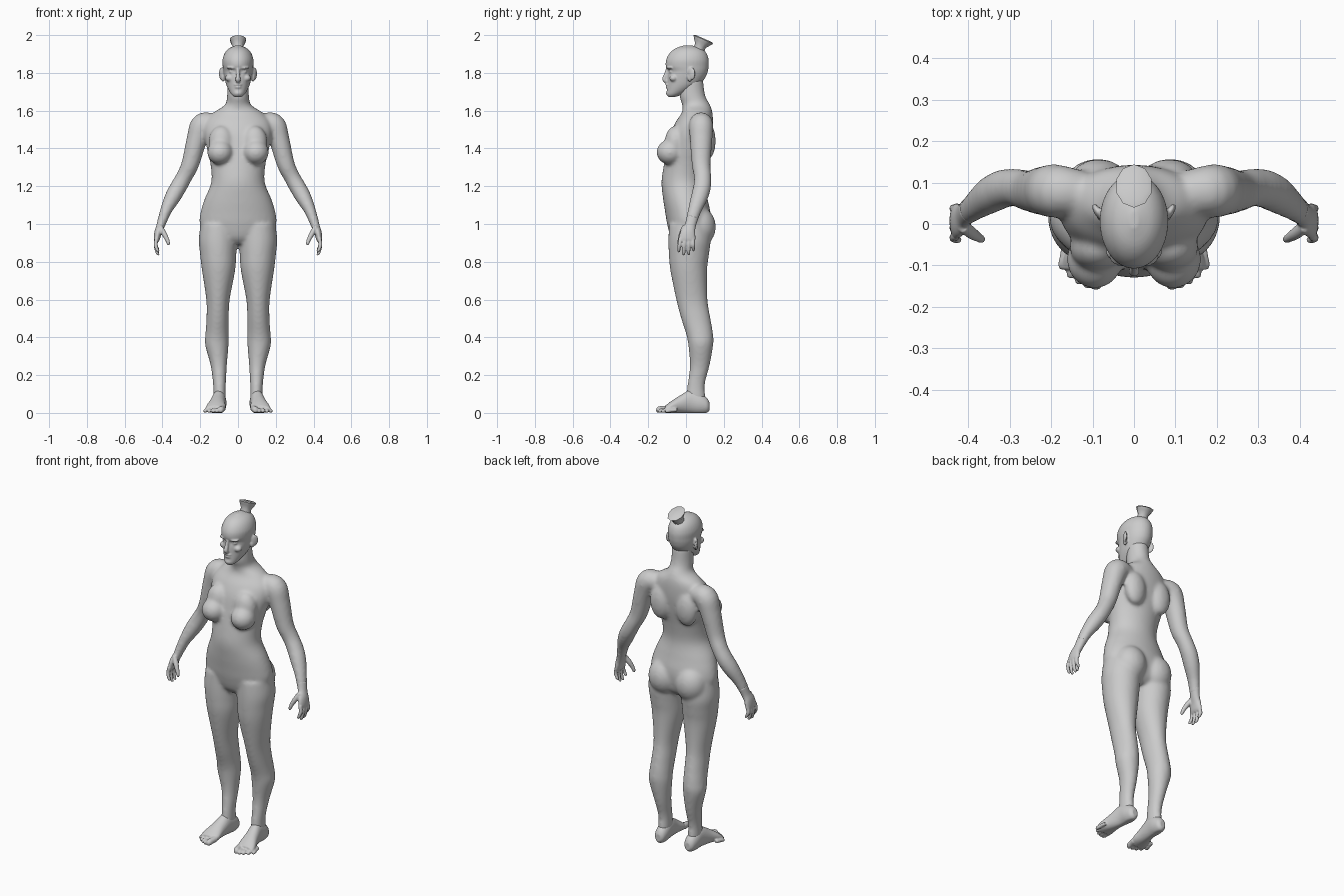
import bpy, bmesh, math
from mathutils import Vector, Matrix


def resample(rows, n):
    """Catmull-Rom interpolation of a list of number tuples."""
    out = []
    for i in range(len(rows) - 1):
        p = [rows[max(i - 1, 0)], rows[i], rows[i + 1], rows[min(i + 2, len(rows) - 1)]]
        for k in range(n):
            t = k / n
            out.append([0.5 * (2 * b + (c - a) * t + (2 * a - 5 * b + 4 * c - d) * t * t
                               + (3 * b - a - 3 * c + d) * t ** 3) for a, b, c, d in zip(*p)])
    out.append(list(rows[-1]))
    return out


def loft(bm, rows, side=1, axis=None, ref=(0, 1, 0), seg=28, steps=5):
    """Skin ellipses (x, y, z, ru, rv) along a path; axis fixes the ring normal."""
    pts = resample(rows, steps) if steps > 1 else rows
    rings = []
    for i, (x, y, z, ru, rv) in enumerate(pts):
        a, b = pts[max(i - 1, 0)], pts[min(i + 1, len(pts) - 1)]
        t = Vector(axis) if axis else (Vector(b[:3]) - Vector(a[:3])).normalized()
        v = Vector(ref)
        v = (v - t * v.dot(t)).normalized()
        u = t.cross(v)
        ring = []
        for k in range(seg):
            ang = 2 * math.pi * (k + 0.5) / seg
            p = Vector((x, y, z)) + u * (max(ru, .002) * math.cos(ang)) + v * (max(rv, .002) * math.sin(ang))
            ring.append(bm.verts.new((p.x * side, p.y, max(p.z, 0))))
        rings.append(ring)
    for r, s in zip(rings, rings[1:]):
        for k in range(seg):
            bm.faces.new((r[k], r[(k + 1) % seg], s[(k + 1) % seg], s[k]))
    bm.faces.new(rings[0])
    bm.faces.new(rings[-1])


def slices(bm, rows, side=1):
    """Horizontal slices (z, x centre, half width, front y, back y)."""
    loft(bm, [(x, (f + b) / 2, z, w, (b - f) / 2) for z, x, w, f, b in rows],
         side, axis=(0, 0, 1), seg=36)


def blob(bm, c, r, side=1, tilt=0):
    m = (Matrix.Translation((c[0] * side, c[1], c[2])) @ Matrix.Rotation(tilt * side, 4, 'Z')
         @ Matrix.Diagonal((*r, 1)))
    bmesh.ops.create_uvsphere(bm, u_segments=24, v_segments=16, radius=1, matrix=m)


def finish(bm, name, voxel=0, smooth=0):
    bmesh.ops.recalc_face_normals(bm, faces=bm.faces)
    me = bpy.data.meshes.new(name)
    bm.to_mesh(me)
    bm.free()
    ob = bpy.data.objects.new(name, me)
    bpy.context.collection.objects.link(ob)
    if voxel:
        m = ob.modifiers.new("fuse", 'REMESH')
        m.mode, m.voxel_size, m.use_smooth_shade = 'VOXEL', voxel, True
        s = ob.modifiers.new("soften", 'SMOOTH')
        s.factor, s.iterations = 0.5, smooth
    return ob


# Body: torso with neck
bm = bmesh.new()
slices(bm, [(.895, 0, .10, -.05, .08), (.93, 0, .17, -.08, .115), (1.0, 0, .203, -.10, .13),
            (1.06, 0, .199, -.11, .13), (1.13, 0, .178, -.121, .115), (1.22, 0, .142, -.13, .10),
            (1.31, 0, .145, -.118, .11), (1.40, 0, .165, -.10, .128), (1.48, 0, .18, -.082, .14),
            (1.54, 0, .172, -.055, .143), (1.59, 0, .13, -.022, .14), (1.63, 0, .07, -.02, .128),
            (1.68, 0, .058, -.035, .102), (1.77, 0, .056, -.03, .09)])
for s in (1, -1):
    # bust, shoulder blade and buttock
    blob(bm, (.095, -.085, 1.38), (.068, .071, .066), s)
    blob(bm, (.088, -.055, 1.43), (.068, .058, .09), s)
    blob(bm, (.085, .112, 1.44), (.065, .045, .10), s)
    blob(bm, (.088, .07, .985), (.092, .088, .105), s)
    # arm
    loft(bm, [(.12, .078, 1.53, .05, .05), (.185, .08, 1.525, .064, .064), (.217, .08, 1.45, .055, .06),
              (.252, .08, 1.32, .047, .05), (.285, .088, 1.25, .043, .046), (.316, .085, 1.195, .044, .047),
              (.347, .07, 1.14, .042, .045), (.382, .045, 1.07, .031, .036), (.406, .025, 1.0, .024, .03)], s)
    # leg
    slices(bm, [(1.0, .1, .098, -.09, .12), (.915, .106, .102, -.093, .13), (.84, .105, .096, -.091, .122),
                (.755, .103, .088, -.083, .112), (.6, .106, .062, -.052, .114), (.5, .108, .059, -.026, .13),
                (.42, .111, .061, .0, .143), (.36, .112, .062, .012, .144), (.25, .102, .043, .02, .125),
                (.15, .098, .034, .008, .10), (.07, .097, .033, -.002, .105)], s)
finish(bm, "body", .009, 10)

# Head with face features and ears
bm = bmesh.new()
slices(bm, [(1.672, 0, .018, -.092, -.06), (1.685, 0, .034, -.103, -.02), (1.71, 0, .05, -.101, .03),
            (1.74, 0, .063, -.099, .075), (1.78, 0, .073, -.098, .105), (1.81, 0, .078, -.094, .116),
            (1.835, 0, .081, -.107, .12), (1.87, 0, .082, -.105, .12), (1.905, 0, .07, -.086, .108),
            (1.93, 0, .047, -.055, .08), (1.946, 0, .01, -.01, .03)])
loft(bm, [(0, -.098, 1.825, .008, .008), (0, -.106, 1.795, .010, .010),
          (0, -.115, 1.766, .014, .012), (0, -.103, 1.754, .012, .010)], seg=16)
blob(bm, (0, -.096, 1.737), (.022, .014, .006))
blob(bm, (0, -.096, 1.724), (.019, .013, .006))
blob(bm, (0, -.09, 1.692), (.022, .016, .016))
for s in (1, -1):
    blob(bm, (.034, -.085, 1.826), (.028, .017, .007), s, .35)
    blob(bm, (.033, -.078, 1.806), (.014, .011, .008), s, .3)
    blob(bm, (.046, -.066, 1.772), (.022, .022, .018), s)
    blob(bm, (.088, .03, 1.795), (.009, .022, .034), s, -.5)
    blob(bm, (.08, .02, 1.775), (.010, .013, .022), s)
finish(bm, "head", .005, 4)

# Hair bun
bm = bmesh.new()
loft(bm, [(0, .06, 1.905, .033, .033), (0, .076, 1.943, .029, .030), (0, .085, 1.963, .040, .046),
          (0, .092, 1.977, .045, .057), (0, .094, 1.982, .034, .044)],
     axis=Vector((0, .4, .917)), seg=10, steps=1)
bun = finish(bm, "hair_bun")
bpy.context.view_layer.objects.active = bun
bun.select_set(True)
bpy.ops.object.shade_smooth_by_angle(angle=math.radians(50))

for s, label in ((1, "left"), (-1, "right")):
    # Hand: palm, four fingers, thumb
    bm = bmesh.new()
    loft(bm, [(.396, .035, 1.035, .026, .031), (.410, .022, .99, .022, .030), (.423, .010, .955, .020, .040),
              (.430, .006, .92, .016, .044), (.431, .005, .905, .010, .040)], s)
    for base, tip, z in ((-.029, -.038, .852), (-.007, -.012, .836), (.015, .014, .838), (.036, .039, .858)):
        loft(bm, [(.430, base, .925, .011, .011), (.436, (base + tip) / 2, .892, .0105, .0105),
                  (.429, tip, z + .015, .009, .009), (.422, tip, z + .002, .007, .007),
                  (.420, tip, z - .003, .002, .002)], s, seg=14)
    loft(bm, [(.413, -.005, .985, .014, .016), (.392, -.022, .95, .014, .015), (.375, -.033, .917, .011, .011),
              (.368, -.037, .896, .009, .009), (.366, -.038, .887, .003, .003)], s, seg=14)
    finish(bm, label + "_hand", .004, 3)

    # Foot: heel to ball, then five toes
    bm = bmesh.new()
    loft(bm, [(.097, .124, .035, .016, .022), (.097, .11, .04, .030, .040), (.098, .075, .05, .037, .055),
              (.101, .025, .06, .037, .062), (.109, -.03, .046, .042, .047), (.117, -.08, .03, .052, .031),
              (.122, -.11, .018, .050, .019)], s, axis=(0, -1, 0), ref=(0, 0, 1))
    for i in range(5):
        x, y, r = .087 + .0205 * i, -.156 + .003 * i * i, .017 if i == 0 else .0125 - .0005 * i
        loft(bm, [(x - .005, y + .06, r + .006, r, r), (x, y + .03, r + .003, r, r),
                  (x + .004, y + .010, r, r, r), (x + .005, y - .002, r * .8, r * .5, r * .5)],
             s, axis=(0, -1, 0), ref=(0, 0, 1), seg=14)
    finish(bm, label + "_foot", .004, 3)
